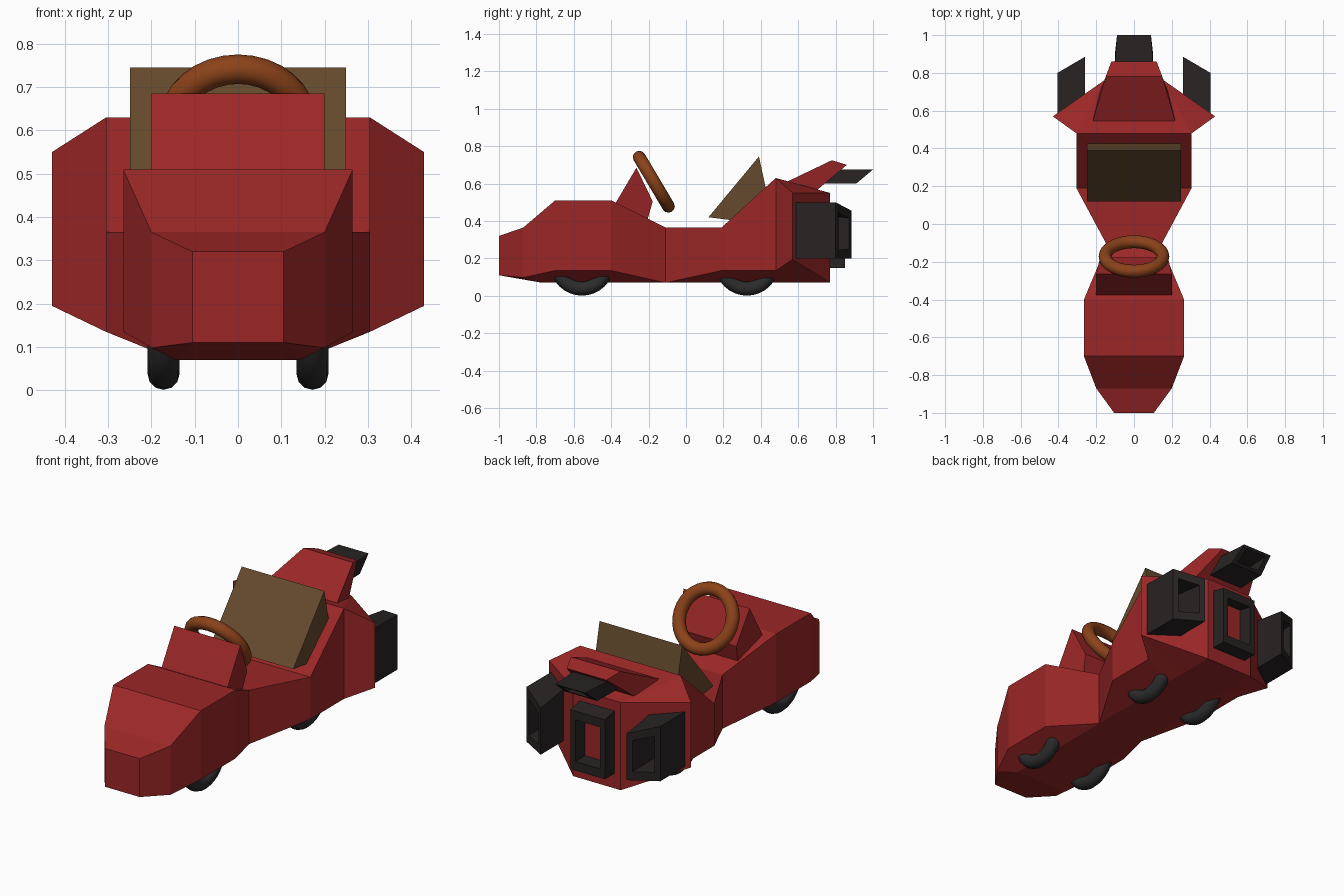
import bpy, bmesh, math
from mathutils import Vector

if "Cube" in bpy.data.objects:
    bpy.data.objects.remove(bpy.data.objects["Cube"])


def material(name, rgb):
    m = bpy.data.materials.new(name)
    m.diffuse_color = (*rgb, 1)
    m.use_nodes = True
    m.node_tree.nodes["Principled BSDF"].inputs["Base Color"].default_value = m.diffuse_color
    return m


RED = material("red paint", (0.33, 0.02, 0.02))
BLACK = material("black metal", (0.02, 0.017, 0.016))
TYRE = material("tyre rubber", (0.025, 0.025, 0.025))
SEAT = material("seat leather", (0.13, 0.068, 0.026))
WOOD = material("wood", (0.26, 0.055, 0.01))


def finish(bm, name, mat):
    bmesh.ops.remove_doubles(bm, verts=bm.verts, dist=0.0005)
    bmesh.ops.recalc_face_normals(bm, faces=bm.faces)
    me = bpy.data.meshes.new(name)
    bm.to_mesh(me)
    bm.free()
    me.materials.append(mat)
    ob = bpy.data.objects.new(name, me)
    bpy.context.collection.objects.link(ob)
    return ob


def prism(name, profile, mat):
    """Side profile of (half width, y, z), mirrored across x."""
    bm = bmesh.new()
    R = [bm.verts.new((w, y, z)) for w, y, z in profile]
    L = [bm.verts.new((-w, y, z)) for w, y, z in profile]
    bm.faces.new(R)
    bm.faces.new(L)
    for i in range(len(R)):
        j = (i + 1) % len(R)
        bm.faces.new((R[i], R[j], L[j], L[i]))
    return finish(bm, name, mat)


def tube(name, start, end, mat, hole=0.66):
    """Open four-sided pipe between two corner loops."""
    bm = bmesh.new()

    def ring(pts, f):
        c = sum((Vector(p) for p in pts), Vector()) / 4
        return [bm.verts.new(c + (Vector(p) - c) * f) for p in pts]
    rings = [ring(start, 1), ring(end, 1), ring(end, hole), ring(start, hole)]
    for k in range(4):
        a, b = rings[k], rings[(k + 1) % 4]
        for i in range(4):
            j = (i + 1) % 4
            bm.faces.new((a[i], a[j], b[j], b[i]))
    return finish(bm, name, mat)


def torus(name, loc, rot, R, r, mat):
    bpy.ops.mesh.primitive_torus_add(location=loc, rotation=rot, major_radius=R, minor_radius=r,
                                     major_segments=32, minor_segments=12)
    ob = bpy.context.object
    ob.name = name
    ob.data.materials.append(mat)
    bpy.ops.object.shade_smooth()
    return ob


# Body: stations of y, half width, top z, lower side z, then keel (half width, y, z)
K = 0.144
stations = [
    (-1.00, 0.105, 0.32, 0.11, (0.105, -1.0, 0.11)),
    (-0.87, 0.20, 0.365, 0.098, (K, -0.77, 0.07)),
    (-0.70, 0.265, 0.51, 0.135, (K, -0.68, 0.07)),
    (-0.40, 0.265, 0.51, 0.135, (K, -0.40, 0.07)),
    (-0.11, K, 0.365, 0.07, (K, -0.11, 0.07)),
    (0.19, 0.305, 0.365, 0.135, (K, 0.19, 0.07)),
    (0.48, 0.305, 0.63, 0.135, (K, 0.48, 0.07)),
    (0.57, 0.43, 0.55, 0.195, (K, 0.57, 0.07)),
    (0.77, K, 0.55, 0.07, (K, 0.77, 0.07)),
]
bm = bmesh.new()


def face(*pts):
    pts = [p for i, p in enumerate(pts) if p not in pts[:i]]
    if len(pts) > 2:
        bm.faces.new([bm.verts.new(p) for p in pts])


def rows(s):
    return [((s * w, y, t), (s * w, y, b), (s * k[0], k[1], k[2])) for y, w, t, b, k in stations]


R, L = rows(1), rows(-1)
for i in range(len(R) - 1):
    for S in (R, L):
        for j in range(2):
            face(S[i][j], S[i + 1][j], S[i + 1][j + 1], S[i][j + 1])
    face(R[i][2], R[i + 1][2], L[i + 1][2], L[i][2])
    if i < 6:
        face(R[i][0], R[i + 1][0], L[i + 1][0], L[i][0])
# Rear deck with flared corners, then end caps
face(R[6][0], R[8][0], L[8][0], L[6][0])
for S in (R, L):
    face(S[6][0], S[7][0], S[8][0])
for i in (0, 8):
    face(R[i][0], R[i][1], L[i][1], L[i][0])
finish(bm, "body", RED)

# Dashboard, seat and rear scoop
prism("dashboard", [(0.20, -0.38, 0.49), (0.20, -0.265, 0.685),
                    (0.18, -0.178, 0.505), (0.17, -0.205, 0.41)], RED)
prism("seat", [(0.25, 0.12, 0.42), (0.25, 0.39, 0.745),
               (0.25, 0.43, 0.56), (0.25, 0.24, 0.405)], SEAT)
prism("rear_scoop", [(0.22, 0.54, 0.61), (0.15, 0.78, 0.725),
                     (0.12, 0.86, 0.70), (0.18, 0.70, 0.565)], RED)

# Exhausts: one each side, one at the rear, one on top
for s, side in ((1, "right"), (-1, "left")):
    tube(side + "_exhaust",
         [(s * 0.26, 0.58, 0.2), (s * 0.405, 0.58, 0.2), (s * 0.405, 0.58, 0.5), (s * 0.26, 0.58, 0.5)],
         [(s * 0.26, 0.885, 0.2), (s * 0.405, 0.80, 0.2), (s * 0.405, 0.80, 0.5), (s * 0.26, 0.885, 0.455)],
         BLACK)
tube("rear_exhaust",
     [(-0.105, 0.74, 0.15), (0.105, 0.74, 0.15), (0.105, 0.74, 0.50), (-0.105, 0.74, 0.50)],
     [(-0.105, 0.85, 0.15), (0.105, 0.85, 0.15), (0.105, 0.85, 0.475), (-0.105, 0.85, 0.475)], BLACK, 0.7)
tube("top_exhaust",
     [(-0.105, 0.72, 0.60), (0.105, 0.72, 0.60), (0.105, 0.79, 0.675), (-0.105, 0.79, 0.675)],
     [(-0.10, 0.91, 0.60), (0.10, 0.91, 0.60), (0.09, 1.0, 0.675), (-0.09, 1.0, 0.675)], BLACK, 0.7)

# Steering wheel and road wheels
torus("steering_wheel", (0, -0.172, 0.61), (math.radians(-59.3), 0, 0), 0.153, 0.034, WOOD)
for end, y in (("front", -0.556), ("rear", 0.326)):
    for side, x in (("right", 0.172), ("left", -0.172)):
        torus(f"{end}_{side}_wheel", (x, y, 0.174), (0, math.pi / 2, 0), 0.136, 0.037, TYRE)
